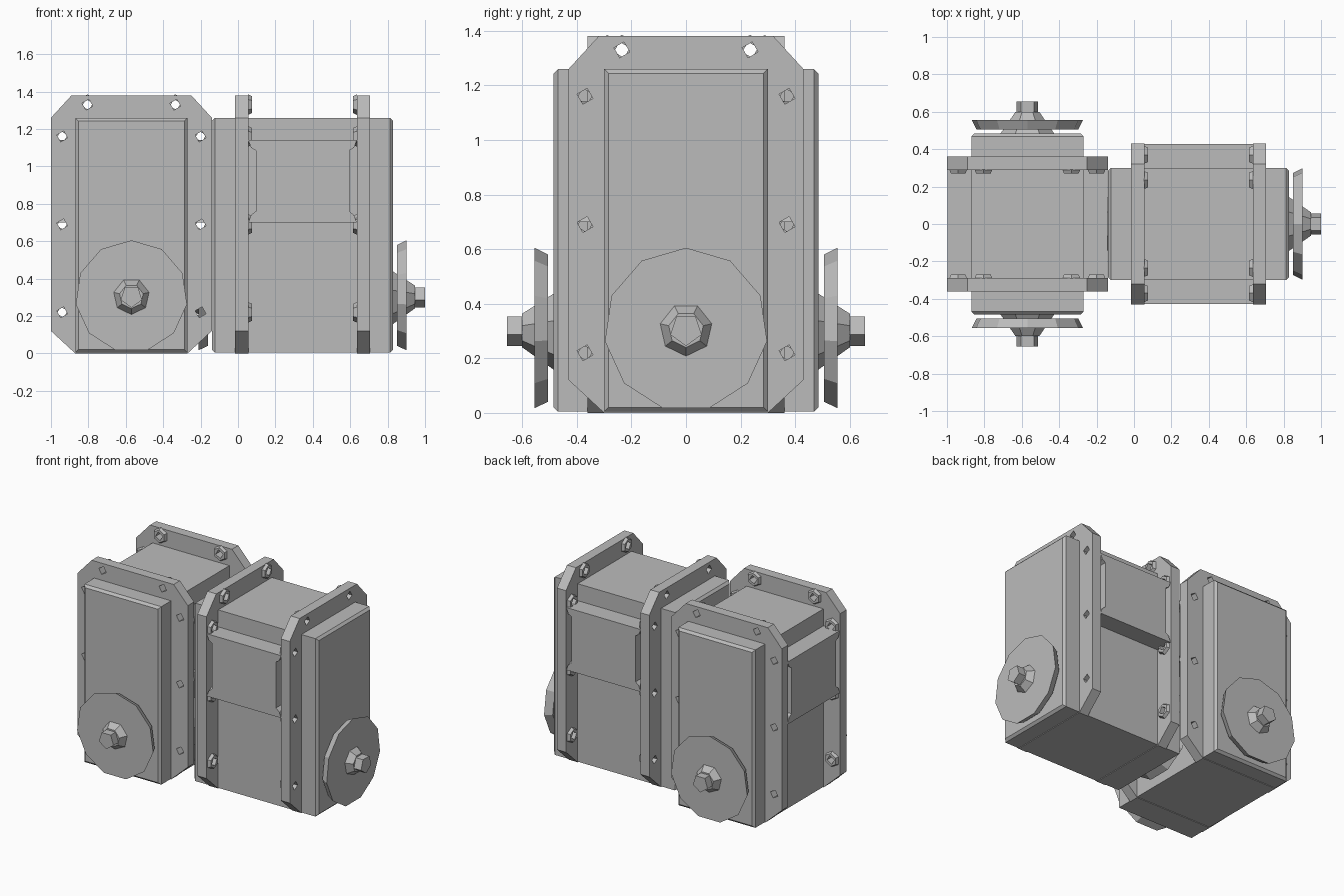
import bpy, bmesh
from math import pi, radians
from mathutils import Matrix, Vector

cube = bpy.data.objects.get("Cube")
if cube:
    bpy.data.objects.remove(cube)

grey = bpy.data.materials.new("plain grey")
grey.use_nodes = True
grey.diffuse_color = (0.5, 0.5, 0.5, 1)
grey.node_tree.nodes["Principled BSDF"].inputs["Base Color"].default_value = (0.5, 0.5, 0.5, 1)


def finish(name, bm, frame):
    bmesh.ops.recalc_face_normals(bm, faces=bm.faces)
    mesh = bpy.data.meshes.new(name)
    bm.to_mesh(mesh)
    bm.free()
    mesh.materials.append(grey)
    ob = bpy.data.objects.new(name, mesh)
    ob.matrix_world = frame
    bpy.context.collection.objects.link(ob)
    return ob


def extrude_profile(bm, points, depth):
    """Fill a closed 3D outline and extrude it along the depth vector."""
    face = bm.faces.new([bm.verts.new(p) for p in points])
    out = bmesh.ops.extrude_face_region(bm, geom=[face])
    moved = [v for v in out["geom"] if isinstance(v, bmesh.types.BMVert)]
    bmesh.ops.translate(bm, verts=moved, vec=depth)


def disc(bm, x, z, y0, y1, r0, r1, sides, turn=0.0):
    """A cone or cylinder running from y0 to y1."""
    place = (Matrix.Translation((x, (y0 + y1) / 2, z))
             @ Matrix.Rotation(-pi / 2, 4, "X") @ Matrix.Rotation(turn, 4, "Z"))
    bmesh.ops.create_cone(bm, cap_ends=True, segments=sides, radius1=r0,
                          radius2=r1, depth=y1 - y0, matrix=place)


HOLES = [(s * x, z) for s in (-1, 1)
         for x, z in ((0.235, 1.33), (0.37, 1.16), (0.37, 0.69), (0.37, 0.22))]
HALF_PLATE = [(0.30, 0), (0.43, 0.12), (0.43, 1.26), (0.32, 1.38)]
HALF_WEB = [(0.29, 0.70), (0.275, 0.74), (0.25, 0.76),
            (0.25, 1.085), (0.275, 1.10), (0.29, 1.14)]


def mirrored(half):
    return half + [(-a, z) for a, z in reversed(half)]


def motor_unit(label, frame):
    # Motor case with chamfered ends
    bm = bmesh.new()
    bmesh.ops.create_cube(bm, size=1, matrix=Matrix.Translation((0, 0, 0.632))
                          @ Matrix.Diagonal((0.6, 0.97, 1.255, 1)))
    ends = [e for e in bm.edges
            if abs(e.verts[0].co.y - e.verts[1].co.y) < 0.01]
    bmesh.ops.bevel(bm, geom=ends, offset=0.016, segments=1, affect="EDGES")
    finish(label + "_motor_case", bm, frame)

    # Webs joining the two mounting plates
    for side, word in ((-1, "first"), (1, "second")):
        bm = bmesh.new()
        extrude_profile(bm, [(side * 0.29, a, z) for a, z in mirrored(HALF_WEB)],
                        Vector((side * 0.137, 0, 0)))
        finish(f"{label}_{word}_web", bm, frame)

    for end, word in ((0, "front"), (pi, "back")):
        turned = frame @ Matrix.Rotation(end, 4, "Z")

        # Cutter for the square screw holes
        bm = bmesh.new()
        for x, z in HOLES:
            disc(bm, x, z, -0.5, -0.1, 0.03, 0.03, 4, radians(15))
        cutter = finish(f"{label}_{word}_hole_cutter", bm, turned)
        cutter.hide_render = True
        cutter.hide_set(True)

        # Eight-sided mounting plate
        bm = bmesh.new()
        extrude_profile(bm, [(x, -0.36, z) for x, z in mirrored(HALF_PLATE)],
                        Vector((0, 0.07, 0)))
        plate = finish(f"{label}_{word}_plate", bm, turned)

        # Screw bosses on the inner side of the plate
        bm = bmesh.new()
        for x, z in HOLES:
            disc(bm, x, z, -0.291, -0.27, 0.055, 0.045, 6)
        bosses = finish(f"{label}_{word}_bosses", bm, turned)
        for ob in (plate, bosses):
            cut = ob.modifiers.new("holes", "BOOLEAN")
            cut.operation = "DIFFERENCE"
            cut.solver = "EXACT"
            cut.object = cutter

        # Output wheel, hub and shaft
        bm = bmesh.new()
        disc(bm, 0, 0.305, -0.555, -0.505, 0.30, 0.275, 11, pi)
        finish(f"{label}_{word}_wheel", bm, turned)
        bm = bmesh.new()
        disc(bm, 0, 0.305, -0.60, -0.48, 0.065, 0.15, 7)
        finish(f"{label}_{word}_hub", bm, turned)
        bm = bmesh.new()
        disc(bm, 0, 0.305, -0.655, -0.59, 0.06, 0.06, 5)
        finish(f"{label}_{word}_shaft", bm, turned)


motor_unit("left_unit", Matrix.Translation((-0.57, 0, 0)))
motor_unit("right_unit", Matrix.Translation((0.345, 0, 0)) @ Matrix.Rotation(pi / 2, 4, "Z"))
